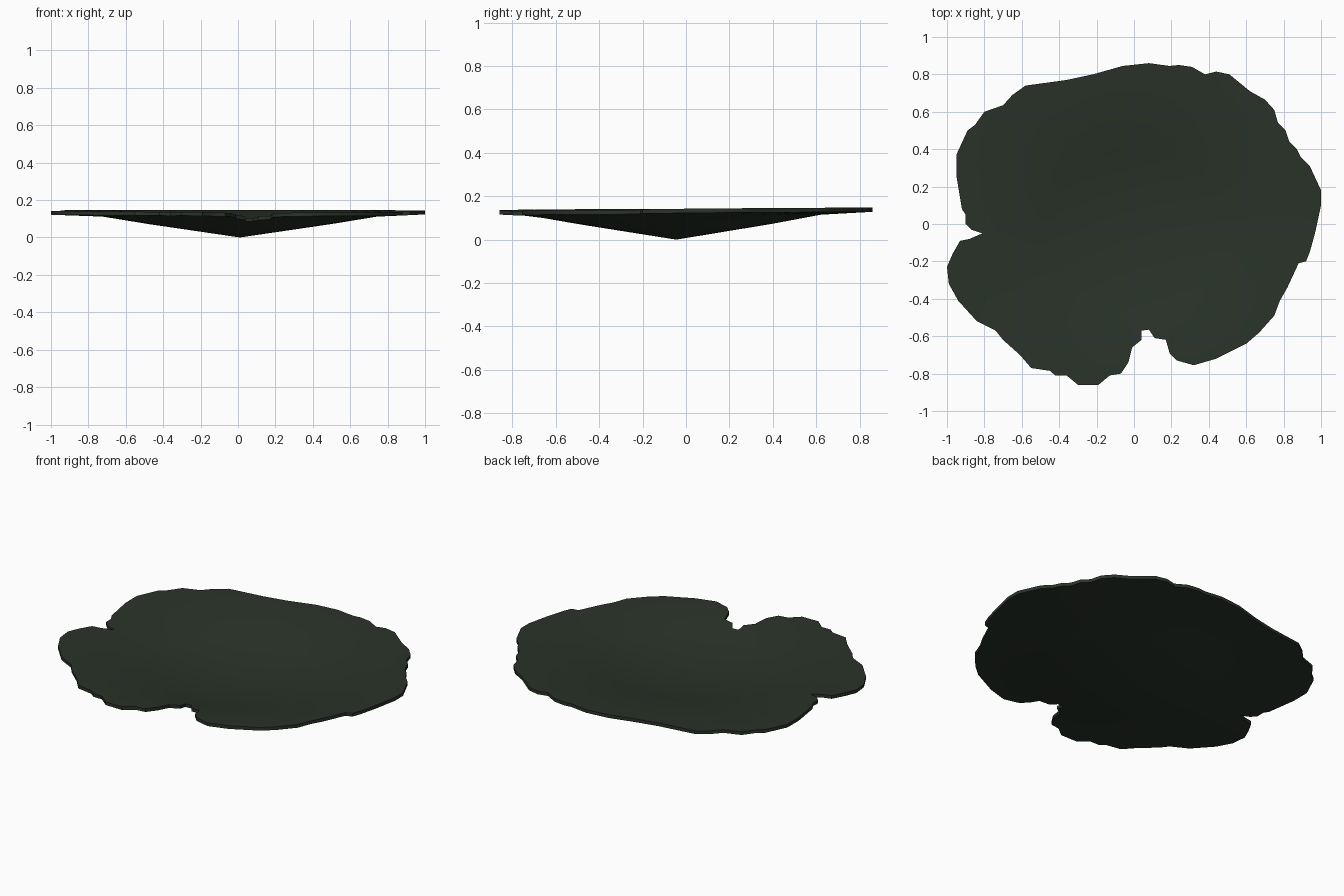
import bpy, bmesh
from math import hypot, atan2, cos, sin

if "Cube" in bpy.data.objects:
    bpy.data.objects.remove(bpy.data.objects["Cube"])

# Ragged leaf outline seen from above, clockwise from the back
OUTLINE = [
    (.08, .86), (.19, .845), (.24, .85), (.31, .84), (.38, .80), (.44, .815), (.51, .80),
    (.62, .71), (.70, .665), (.75, .61), (.77, .54), (.81, .50), (.83, .44), (.87, .40),
    (.89, .36), (.94, .31), (1.0, .18), (1.0, .10), (.97, -.04), (.94, -.15), (.92, -.20),
    (.88, -.21), (.82, -.34), (.78, -.41), (.75, -.49), (.67, -.58), (.60, -.64),
    (.44, -.72), (.32, -.755), (.23, -.73), (.19, -.69), (.175, -.62), (.11, -.61),
    (.08, -.565), (.04, -.57), (.04, -.62), (-.01, -.66), (-.03, -.74), (-.07, -.80),
    (-.13, -.81), (-.19, -.86), (-.30, -.86), (-.36, -.81), (-.42, -.81), (-.45, -.785),
    (-.55, -.77), (-.61, -.70), (-.70, -.62), (-.74, -.57), (-.84, -.52), (-.94, -.41),
    (-.99, -.32), (-1.0, -.23), (-.97, -.16), (-.93, -.09), (-.88, -.08), (-.81, -.05),
    (-.87, -.03), (-.90, 0), (-.90, .05), (-.92, .08), (-.95, .26), (-.95, .37),
    (-.89, .50), (-.85, .53), (-.80, .60), (-.70, .635), (-.65, .69), (-.58, .74),
    (-.36, .77), (-.22, .80), (-.06, .845),
]
CX, CY = .01, -.045          # lowest point of the shallow dish
THICK = .02
# Dish profile: distance from the centre as a share of the dish size, height
PROFILE = [(0, 0), (.50, .072), (.75, .112), (1, .123), (2, .123)]

bm = bmesh.new()


def under_z(x, y):
    s = hypot((x - CX) / .98, (y - CY) / .89)
    for (s0, z0), (s1, z1) in zip(PROFILE, PROFILE[1:]):
        if s <= s1:
            return z0 + (z1 - z0) * (s - s0) / (s1 - s0) + .006 * y * min(1, s)


def ring(share, cap, lift):
    """Elliptical ring around the centre, kept inside the outline."""
    out = []
    for x, y in OUTLINE:
        t, r = atan2(y - CY, x - CX), hypot(x - CX, y - CY)
        q = min(share / hypot(cos(t) / .98, sin(t) / .89), cap * r)
        px, py = CX + q * cos(t), CY + q * sin(t)
        out.append(bm.verts.new((px, py, under_z(px, py) + lift)))
    return out


def bridge(p, q):
    for i in range(len(p)):
        j = (i + 1) % len(p)
        bm.faces.new((p[i], p[j], q[j], q[i]))


# Dished upper surface, thin rim and matching pointed underside
STEPS = [(.5, .85), (.75, .94), (9, 1)]
rings = [ring(s, c, THICK) for s, c in STEPS] + [ring(s, c, 0) for s, c in STEPS[::-1]]
for p, q in zip(rings, rings[1:]):
    bridge(p, q)
top = bm.verts.new((CX, CY, THICK))
tip = bm.verts.new((CX, CY, 0))
for i in range(len(OUTLINE)):
    j = (i + 1) % len(OUTLINE)
    bm.faces.new((top, rings[0][j], rings[0][i]))
    bm.faces.new((tip, rings[-1][i], rings[-1][j]))
bmesh.ops.recalc_face_normals(bm, faces=bm.faces)

mesh = bpy.data.meshes.new("leaf_pad")
bm.to_mesh(mesh)
bm.free()
leaf = bpy.data.objects.new("leaf_pad", mesh)
bpy.context.collection.objects.link(leaf)

# Dark green
mat = bpy.data.materials.new("dark_green")
mat.diffuse_color = (.022, .033, .022, 1)
mat.use_nodes = True
mat.node_tree.nodes["Principled BSDF"].inputs["Base Color"].default_value = mat.diffuse_color
mesh.materials.append(mat)

bpy.context.view_layer.objects.active = leaf
leaf.select_set(True)
bpy.ops.object.shade_smooth_by_angle(angle=.6)
